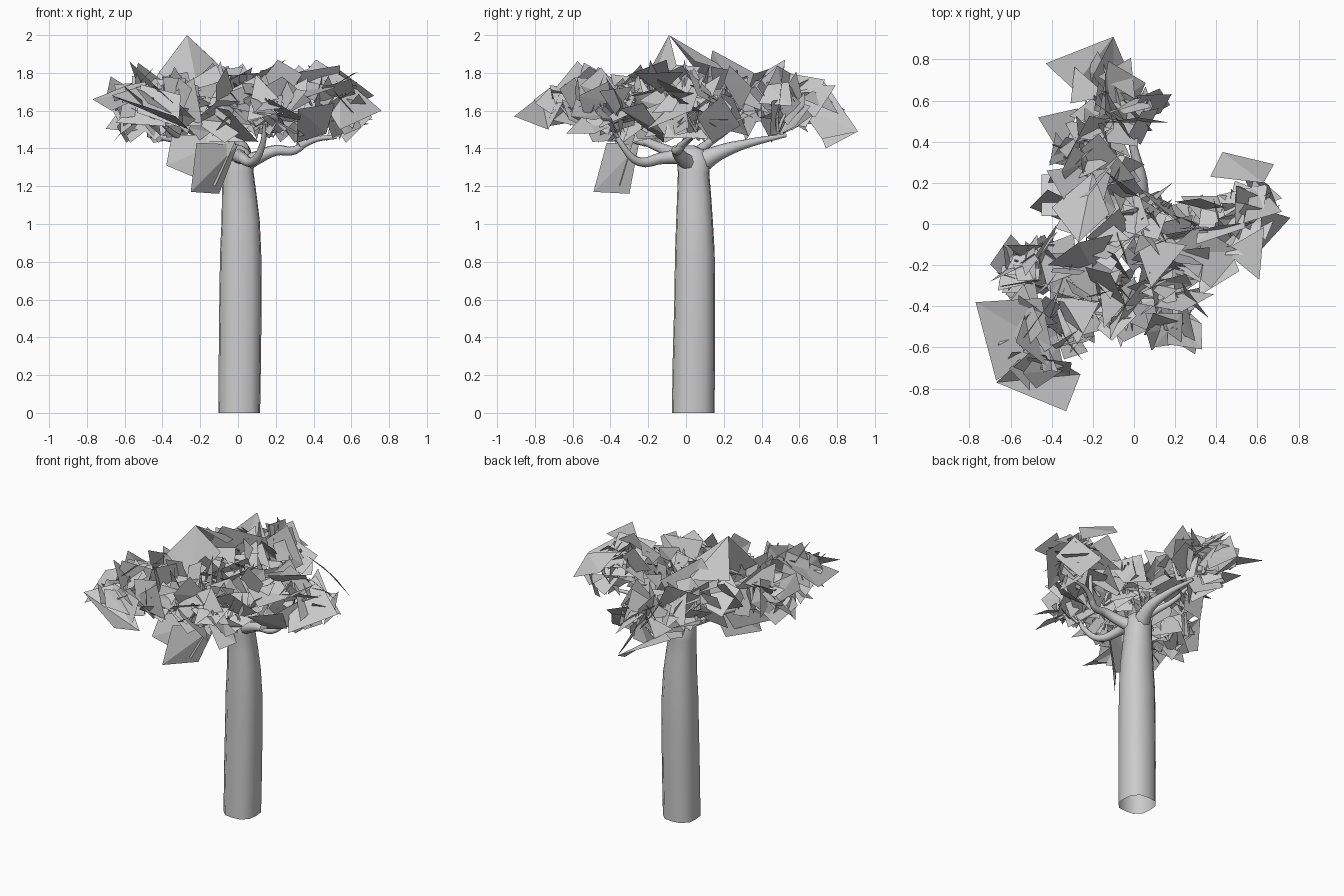
import bpy, bmesh, math, random
from mathutils import Vector

random.seed(11)


def mesh_object(name, bm, smooth=False):
    me = bpy.data.meshes.new(name)
    bm.to_mesh(me)
    bm.free()
    ob = bpy.data.objects.new(name, me)
    bpy.context.collection.objects.link(ob)
    for p in me.polygons:
        p.use_smooth = smooth
    return ob


# Trunk: stacked rounded-square rings, open at the bottom, rounded off in the fork
bm = bmesh.new()
SIDES = 12
profile = [  # z, centre x, centre y, radius x, radius y
    (0, .007, .038, .11, .113), (.3, .01, .042, .112, .112),
    (.6, .013, .046, .112, .108), (.85, .014, .047, .109, .105),
    (1.02, .014, .045, .101, .097), (1.15, .007, .043, .092, .09),
    (1.27, 0, .04, .083, .083), (1.34, 0, .04, .082, .09),
    (1.39, 0, .03, .06, .065), (1.415, 0, .02, .02, .025)]
prev = None
for z, cx, cy, rx, ry in profile:
    ring = []
    for i in range(SIDES):
        a = 2 * math.pi * i / SIDES
        k = 1 + .12 * math.sin(2 * a) ** 2
        ring.append(bm.verts.new((cx + rx * k * math.cos(a), cy + ry * k * math.sin(a), z)))
    if prev:
        for i in range(SIDES):
            j = (i + 1) % SIDES
            bm.faces.new((prev[i], prev[j], ring[j], ring[i]))
    prev = ring
bm.faces.new(prev)
mesh_object("trunk", bm, True)


# Tapering branches as bevelled curves
def branch(name, pts, r0, r1, bevel=2):
    cu = bpy.data.curves.new(name, 'CURVE')
    cu.dimensions = '3D'
    cu.bevel_depth = 1
    cu.bevel_resolution = bevel
    cu.resolution_u = 4
    cu.use_fill_caps = True
    sp = cu.splines.new('BEZIER')
    sp.bezier_points.add(len(pts) - 1)
    for i, (bp, co) in enumerate(zip(sp.bezier_points, pts)):
        bp.co = co
        bp.handle_left_type = bp.handle_right_type = 'AUTO'
        bp.radius = r0 + (r1 - r0) * (i / (len(pts) - 1)) ** .7
    ob = bpy.data.objects.new(name, cu)
    bpy.context.collection.objects.link(ob)
    bpy.ops.object.select_all(action='DESELECT')
    ob.select_set(True)
    bpy.context.view_layer.objects.active = ob
    bpy.ops.object.convert(target='MESH')
    for p in bpy.context.object.data.polygons:
        p.use_smooth = True


branch("back_branch", [(0, .05, 1.31), (.03, .18, 1.38), (.01, .32, 1.425), (-.05, .53, 1.47)], .065, .01)
branch("right_branch", [(.02, .03, 1.31), (.1, -.02, 1.35), (.2, -.05, 1.39), (.3, -.04, 1.39),
                        (.36, 0, 1.45), (.38, .02, 1.6)], .05, .01)
branch("right_fork", [(.32, -.03, 1.41), (.42, .02, 1.45), (.52, .04, 1.46)], .022, .01)
branch("front_branch", [(0, .02, 1.36), (.02, -.12, 1.35), (.08, -.25, 1.33), (.13, -.34, 1.42),
                        (.14, -.4, 1.53)], .045, .01)
branch("left_branch", [(0, .02, 1.35), (-.1, -.08, 1.38), (-.22, -.2, 1.43), (-.36, -.27, 1.45),
                       (-.48, -.3, 1.47)], .045, .01)
branch("left_fork", [(-.24, -.21, 1.43), (-.33, -.36, 1.47), (-.42, -.5, 1.55)], .022, .01)
branch("back_left_branch", [(0, .04, 1.36), (-.08, .12, 1.43), (-.16, .22, 1.5), (-.22, .3, 1.6)], .035, .01)

# Leaf clusters: centre, half extents, card count, card size
clusters = [
    ((-.12, .62, 1.65), (.12, .11, .08), 17, .13),
    ((.03, .54, 1.62), (.05, .05, .06), 5, .10),
    ((-.25, .38, 1.65), (.15, .11, .1), 21, .14),
    ((-.2, .15, 1.68), (.18, .13, .11), 20, .15),
    ((-.03, -.04, 1.66), (.17, .15, .13), 24, .14),
    ((.1, .05, 1.64), (.09, .07, .11), 8, .14),
    ((.25, -.08, 1.64), (.15, .12, .11), 22, .14),
    ((.45, 0, 1.66), (.13, .14, .11), 20, .15),
    ((.6, .06, 1.62), (.06, .1, .08), 12, .13),
    ((.18, -.4, 1.59), (.1, .14, .1), 22, .13),
    ((-.02, -.36, 1.6), (.12, .12, .11), 21, .13),
    ((-.26, -.24, 1.62), (.17, .13, .13), 26, .13),
    ((-.5, -.22, 1.62), (.13, .09, .1), 22, .13),
    ((-.42, -.5, 1.64), (.15, .09, .1), 22, .13),
    ((-.5, -.64, 1.65), (.11, .07, .06), 10, .12),
]

# Twigs inside each cluster
for k, (c, h, n, s) in enumerate(clusters):
    c = Vector(c)
    for t in range(3):
        d = Vector([random.uniform(-1, 1) * e for e in h])
        d.z = abs(d.z) * .6
        base = Vector((c.x * .9, c.y * .9, c.z - .13))
        branch(f"twig_{k}_{t}", [base, base.lerp(c + d, .5) + Vector((.015, -.01, .01)), c + d], .01, .004, 0)

# Leaf cards: creased quads and triangles facing every way
bm = bmesh.new()


def card(points):
    v = [bm.verts.new(p) for p in points]
    bm.faces.new(v[:3])
    if len(v) == 4:
        bm.faces.new((v[0], v[2], v[3]))


for c, h, n, s in clusters:
    for _ in range(n):
        centre = Vector([a + random.uniform(-1, 1) * b for a, b in zip(c, h)])
        normal = Vector([random.gauss(0, 1) for _ in range(3)]).normalized()
        u = normal.orthogonal().normalized()
        w = normal.cross(u)
        a0 = random.uniform(0, 6.28)
        size = s * random.uniform(.6, 1.3)
        corners = 4 if random.random() < .65 else 3
        pts = []
        for i in range(corners):
            a = a0 + 2 * math.pi * i / corners + random.uniform(-.35, .35)
            p = centre + (u * math.cos(a) + w * math.sin(a)) * size * random.uniform(.75, 1.2)
            p += normal * random.uniform(-.2, .2) * size
            p.x = max(-.7, min(.72, p.x))
            p.z = max(1.43, min(1.87, p.z))
            pts.append(p)
        card(pts)

# Large cards that shape the silhouette
card([(-.1, .91, 1.49), (-.43, .78, 1.64), (-.3, .66, 1.61), (-.04, .74, 1.4)])
card([(-.1, .91, 1.49), (-.2, .72, 1.77), (-.1, .6, 1.62), (-.02, .72, 1.45)])
card([(-.77, -.38, 1.66), (-.67, -.76, 1.6), (-.4, -.6, 1.72), (-.45, -.36, 1.79)])
card([(-.67, -.77, 1.68), (-.33, -.91, 1.57), (-.26, -.73, 1.5), (-.48, -.6, 1.74)])
card([(-.25, -.49, 1.17), (-.1, -.3, 1.16), (0, -.25, 1.42), (-.22, -.42, 1.43)])
card([(-.38, -.42, 1.31), (-.12, -.35, 1.2), (0, -.27, 1.47), (-.35, -.36, 1.47)])
card([(-.27, -.09, 2), (-.12, .05, 1.86), (-.2, .25, 1.8), (-.4, .08, 1.78)])
card([(-.27, -.09, 2), (-.42, -.2, 1.8), (-.2, -.22, 1.65), (-.1, -.05, 1.84)])
card([(-.22, .14, 1.92), (-.05, .36, 1.8), (-.14, .3, 1.6), (-.36, .1, 1.7)])
card([(.43, .35, 1.72), (.68, .29, 1.6), (.63, .2, 1.75), (.37, .23, 1.84)])
card([(.3, -.1, 1.8), (.54, -.02, 1.84), (.53, .15, 1.6), (.33, .1, 1.62)])
card([(.54, .1, 1.79), (.76, .03, 1.6), (.54, -.21, 1.5), (.44, -.05, 1.66)])
card([(-.45, .24, 1.6), (-.45, .04, 1.72), (-.2, .04, 1.78), (-.2, .24, 1.66)])
mesh_object("leaf_cards", bm)
